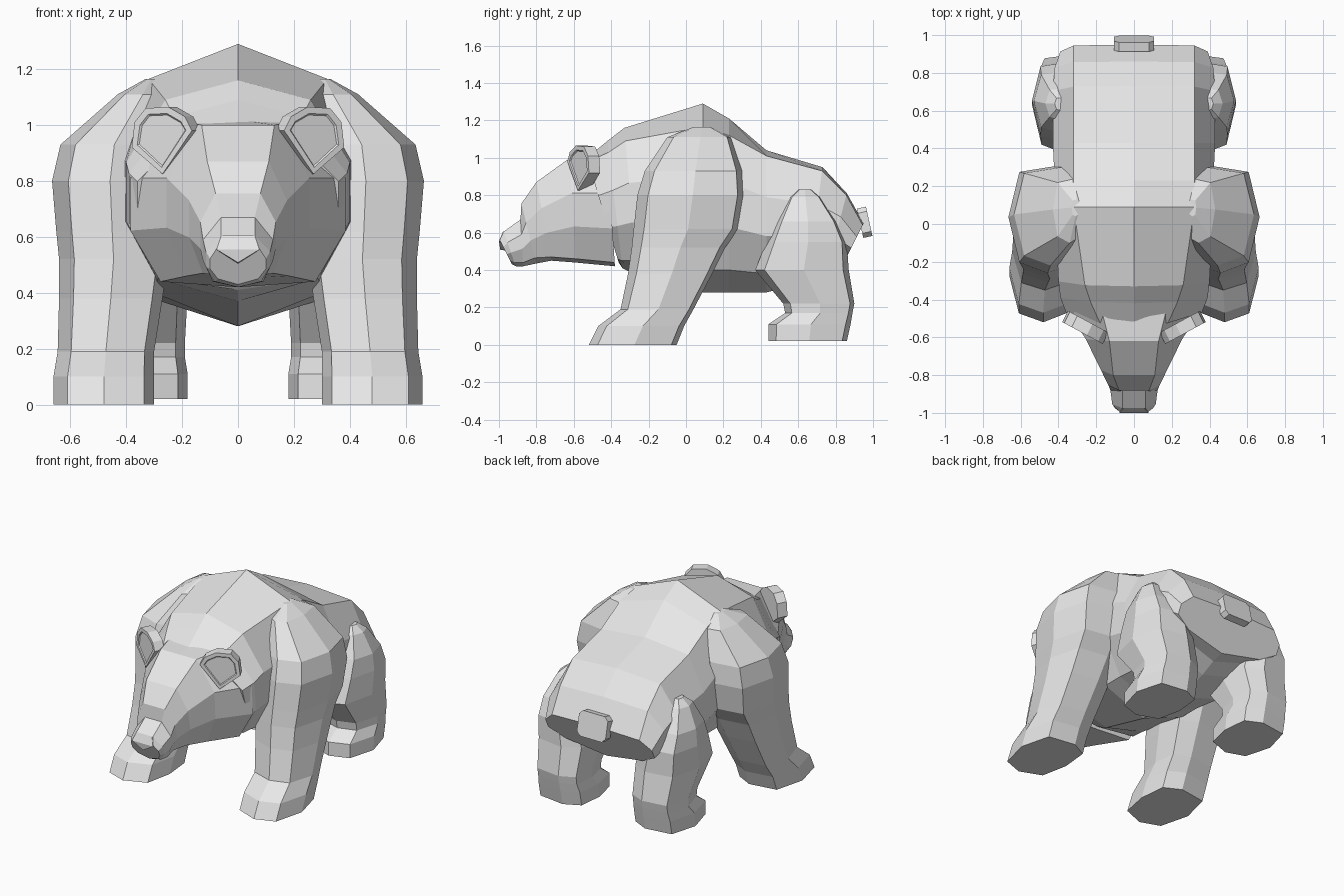
import bpy
import bmesh
from mathutils import Matrix, Vector

default_cube = bpy.data.objects.get("Cube")
if default_cube:
    bpy.data.objects.remove(default_cube, do_unlink=True)

# One plain grey for the whole animal
grey = bpy.data.materials.new("light_grey")
grey.use_nodes = True
colour = (0.8, 0.8, 0.8, 1.0)
grey.diffuse_color = colour
grey.node_tree.nodes["Principled BSDF"].inputs["Base Color"].default_value = colour


def finish(name, mesh_builder, mirrored=False):
    """Turn a bmesh into a flat shaded object, optionally mirrored across x."""
    bmesh.ops.recalc_face_normals(mesh_builder, faces=mesh_builder.faces[:])
    mesh = bpy.data.meshes.new(name)
    mesh_builder.to_mesh(mesh)
    mesh_builder.free()
    mesh.materials.append(grey)
    part = bpy.data.objects.new(name, mesh)
    bpy.context.collection.objects.link(part)
    if mirrored:
        modifier = part.modifiers.new("mirror_left_right", "MIRROR")
        modifier.use_mirror_merge = False


def loft(name, rings, mirrored=False):
    """Skin a list of equal closed rings and cap both ends."""
    builder = bmesh.new()
    loops = [[builder.verts.new(point) for point in ring] for ring in rings]
    count = len(loops[0])
    for first, second in zip(loops, loops[1:]):
        for i in range(count):
            j = (i + 1) % count
            builder.faces.new((first[i], first[j], second[j], second[i]))
    builder.faces.new(loops[0])
    builder.faces.new(loops[-1])
    finish(name, builder, mirrored)


def cross_section(y_top, z_top, x_top, drop, width, y_low, z_low, rise):
    """Symmetric slice: ridge, shoulder edge, two side points, belly edge, keel."""
    shoulder, belly = z_top - drop, z_low + rise
    upper = belly + (shoulder - belly) * 0.65
    lower = belly + (shoulder - belly) * 0.32
    half = [(0, z_top), (x_top, shoulder), (width, upper),
            (width, lower), (width * 0.72, belly), (0, z_low)]
    right = []
    for x, z in half:
        blend = (z - z_low) / (z_top - z_low)
        right.append(Vector((x, y_low + (y_top - y_low) * blend, z)))
    left = [Vector((-p.x, p.y, p.z)) for p in reversed(right[1:-1])]
    return right + left


def leg_ring(z, inner, outer, front, back):
    """Eight sided horizontal slice of a leg with a blunt point at the toe."""
    width, depth = outer - inner, back - front
    outline = [(.1, .12), (.5, 0), (.86, .1), (1, .52),
               (.86, .94), (.35, 1), (.05, .88), (0, .5)]
    return [(inner + width * u, front + depth * v, z) for u, v in outline]


# Body: neck, shoulder hump, sloping back and rump
body_slices = [
    (-.53, 1.0, .18, .02, .36, -.36, .44, .02),
    (-.42, 1.09, .23, .06, .39, -.34, .41, .04),
    (-.33, 1.16, .26, .07, .4, -.26, .37, .08),
    (.09, 1.29, .32, .125, .42, .09, .28, .12),
    (.23, 1.21, .32, .09, .42, .23, .28, .12),
    (.43, 1.04, .32, .03, .43, .43, .28, .1),
    (.73, .95, .32, .02, .43, .65, .34, .08),
    (.86, .81, .32, .01, .42, .75, .39, .08),
    (.95, .65, .32, .01, .39, .83, .41, .05),
]
loft("body", [cross_section(*s) for s in body_slices])

# Head: cheeks, forehead, brow, muzzle and sloping nose tip
head_slices = [
    (-.42, 1.02, .18, .01, .385, -.38, .42, .02),
    (-.62, 1.0, .13, 0, .255, -.59, .44, .02),
    (-.8, .87, .11, 0, .175, -.72, .45, .02),
    (-.88, .755, .08, 0, .135, -.8, .435, .03),
    (-.885, .67, .06, 0, .125, -.87, .42, .02),
    (-.975, .605, .06, 0, .115, -.91, .42, .02),
    (-.995, .56, .075, 0, .1, -.93, .43, .02),
]
loft("head", [cross_section(*s) for s in head_slices])

# Nose: small wedge overhanging the mouth
builder = bmesh.new()
for x, y, z in [(.055, -.978, .607), (.077, -1, .555), (.07, -.95, .56)]:
    builder.verts.new((x, y, z))
    builder.verts.new((-x, y, z))
builder.verts.new((0, -.993, .508))
builder.verts.new((0, -.93, .5))
bmesh.ops.convex_hull(builder, input=builder.verts[:])
finish("nose", builder)

# Front legs: paw, ankle, forearm and shoulder
front_leg_slices = [
    (0, .3, .66, -.52, -.05),
    (.1, .3, .66, -.47, -.01),
    (.19, .3, .645, -.35, .04),
    (.38, .27, .64, -.31, .14),
    (.52, .25, .64, -.29, .21),
    (.62, .25, .65, -.28, .28),
    (.8, .25, .665, -.26, .31),
    (.93, .25, .635, -.22, .3),
    (1.11, .25, .43, -.1, .24),
    (1.165, .29, .33, .04, .13),
]
loft("front_legs", [leg_ring(*s) for s in front_leg_slices], mirrored=True)

# Hind legs: paw, hock, knee and thigh
hind_leg_slices = [
    (.02, .18, .53, .44, .86),
    (.11, .18, .53, .44, .88),
    (.17, .19, .52, .53, .89),
    (.22, .19, .52, .52, .9),
    (.4, .18, .54, .37, .87),
    (.55, .22, .54, .43, .86),
    (.66, .25, .53, .48, .81),
    (.79, .3, .47, .55, .72),
    (.83, .35, .42, .6, .67),
]
loft("hind_legs", [leg_ring(*s) for s in hind_leg_slices], mirrored=True)

# Ears: slanted plates with a flat rim and a shallow sunken inner face
builder = bmesh.new()
ear_outline = [(.27, .825), (.38, .92), (.37, 1.01), (.33, 1.06),
               (.25, 1.065), (.19, 1.03), (.165, .98)]
ear_front = [Vector((x, -.635 + (x - .165) * .54, z)) for x, z in ear_outline]
thickness = Vector((-.03, .06, 0))
front_loop = [builder.verts.new(p) for p in ear_front]
back_loop = [builder.verts.new(p + thickness) for p in ear_front]
front_face = builder.faces.new(front_loop)
builder.faces.new(back_loop[::-1])
for i in range(len(front_loop)):
    j = (i + 1) % len(front_loop)
    builder.faces.new((front_loop[j], front_loop[i], back_loop[i], back_loop[j]))
bmesh.ops.recalc_face_normals(builder, faces=builder.faces[:])
for rim, depth in [(.024, 0), (.006, -.006)]:
    bmesh.ops.inset_region(builder, faces=[front_face], thickness=rim, depth=depth)
finish("ears", builder, mirrored=True)

# Tail: short tilted block with cut corners
builder = bmesh.new()
bmesh.ops.create_cube(builder, size=1, matrix=Matrix.Diagonal((.21, .05, .16, 1)))
corner_edges = [e for e in builder.edges
                if abs(e.verts[0].co.y - e.verts[1].co.y) > .01]
bmesh.ops.bevel(builder, geom=corner_edges, offset=.025, segments=1, affect="EDGES")
placement = Matrix.Translation((0, .955, .655)) @ Matrix.Rotation(.22, 4, "X")
bmesh.ops.transform(builder, matrix=placement, verts=builder.verts[:])
finish("tail", builder)
